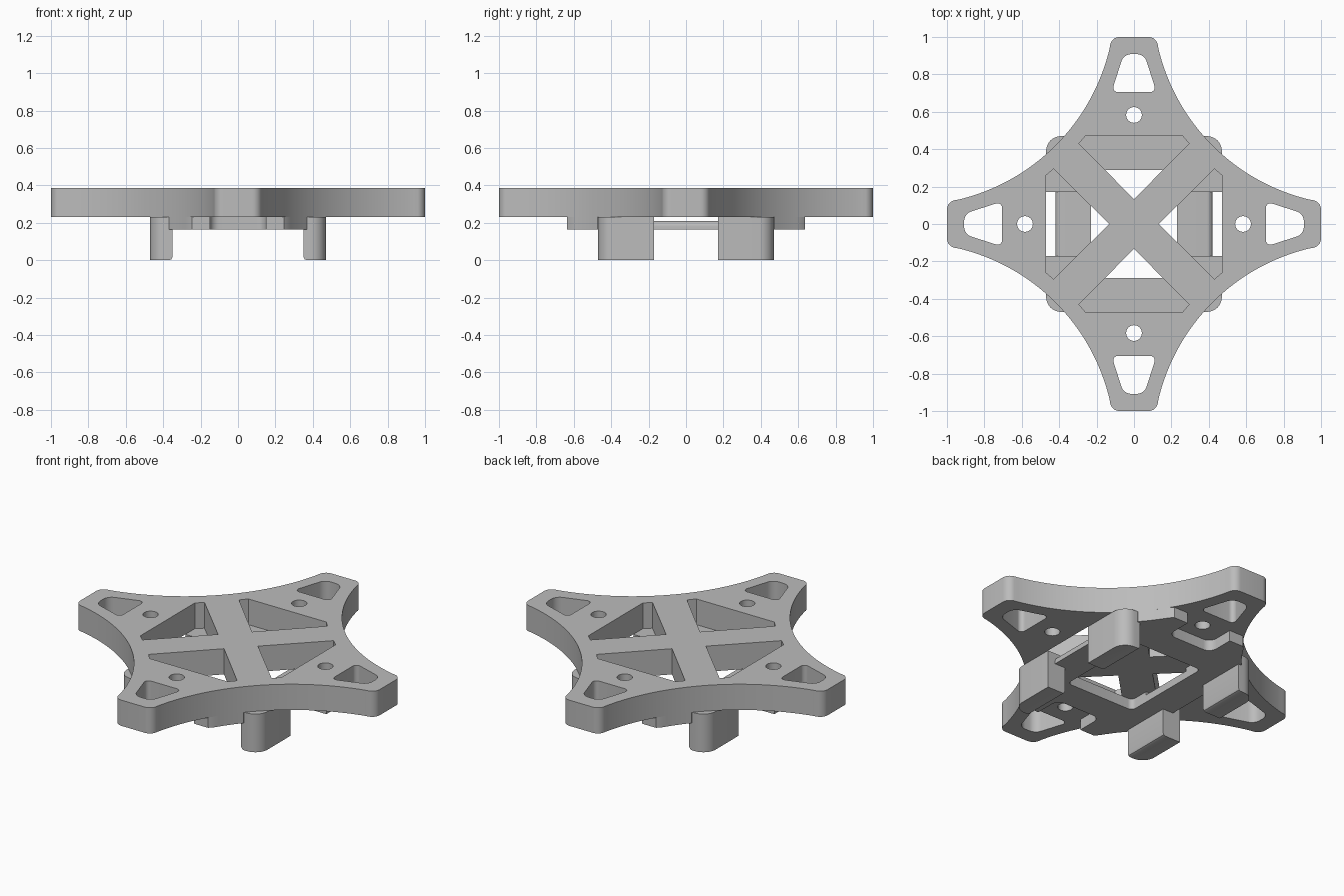
import bpy, bmesh, math
from mathutils import Vector, Matrix

if "Cube" in bpy.data.objects:
    bpy.data.objects.remove(bpy.data.objects["Cube"])

grey = bpy.data.materials.new("light_grey")
grey.use_nodes = True
COLOUR = (0.5, 0.5, 0.5, 1)
grey.diffuse_color = COLOUR
grey.node_tree.nodes["Principled BSDF"].inputs["Base Color"].default_value = COLOUR

TOP, DECK, BASE = 0.385, 0.23, 0.165   # frame top, frame underside, lower plate underside
ARC_C, ARC_R = 1.19, 1.089             # scooped sides of the star


def rounded(points, steps=8):
    """Outline from (x, y, radius) corners."""
    out = []
    for i, (x, y, r) in enumerate(points):
        p = Vector((x, y))
        if r == 0:
            out.append(p)
            continue
        a = (Vector(points[i - 1][:2]) - p).normalized()
        b = (Vector(points[(i + 1) % len(points)][:2]) - p).normalized()
        half = a.angle(b) / 2
        centre = p + (a + b).normalized() * (r / math.sin(half))
        s = p + a * (r / math.tan(half)) - centre
        e = p + b * (r / math.tan(half)) - centre
        turn = e.angle_signed(s)
        for k in range(steps + 1):
            out.append(centre + Matrix.Rotation(turn * k / steps, 2) @ s)
    return out


def turned(outline, quarter):
    return [Matrix.Rotation(quarter * math.pi / 2, 2) @ Vector(p) for p in outline]


def prism(name, outline, z0, z1):
    bm = bmesh.new()
    face = bm.faces.new([bm.verts.new((p[0], p[1], z0)) for p in outline])
    ext = bmesh.ops.extrude_face_region(bm, geom=[face])
    for v in ext["geom"]:
        if isinstance(v, bmesh.types.BMVert):
            v.co.z = z1
    bmesh.ops.recalc_face_normals(bm, faces=bm.faces)
    mesh = bpy.data.meshes.new(name)
    bm.to_mesh(mesh)
    bm.free()
    mesh.materials.append(grey)
    obj = bpy.data.objects.new(name, mesh)
    bpy.context.collection.objects.link(obj)
    return obj


def cut(obj, outlines):
    for outline in outlines:
        cutter = prism("cutter", outline, -0.5, 1)
        mod = obj.modifiers.new("cut", "BOOLEAN")
        mod.object, mod.operation, mod.solver = cutter, "DIFFERENCE", "EXACT"
        bpy.context.view_layer.objects.active = obj
        bpy.ops.object.modifier_apply(modifier=mod.name)
        bpy.data.objects.remove(cutter)


def smooth(obj):
    bpy.ops.object.select_all(action="DESELECT")
    obj.select_set(True)
    bpy.context.view_layer.objects.active = obj
    bpy.ops.object.shade_smooth_by_angle(angle=math.radians(30))


def arc_x(y):
    return ARC_C - math.sqrt(ARC_R ** 2 - (ARC_C - y) ** 2)


# Four-armed frame: one rounded arm tip and one scooped side per quarter turn
tip = rounded([(0.14, 0.9, 0), (0.118, 1, 0.05), (-0.118, 1, 0.05), (-0.14, 0.9, 0)])[1:-1]
a0 = math.atan2(0.94 - ARC_C, arc_x(0.94) - ARC_C)
a1 = -math.pi - math.pi / 2 - a0 + 2 * math.pi
a0 = a0 % (2 * math.pi)
a1 = a1 % (2 * math.pi)
scoop = [Vector((ARC_C + ARC_R * math.cos(a1 + (a0 - a1) * k / 32),
                 ARC_C + ARC_R * math.sin(a1 + (a0 - a1) * k / 32))) for k in range(33)]
star = []
for q in range(4):
    star += turned(scoop + tip, q)
frame = prism("star_frame", star, DECK, TOP)

# Openings repeated on every arm: big window, screw hole, tip slot
window = [(0, 0.133), (0.295, 0.43), (0.26, 0.47), (-0.26, 0.47), (-0.295, 0.43)]
hole = [(0.042 * math.cos(t * math.pi / 16), 0.583 + 0.042 * math.sin(t * math.pi / 16))
        for t in range(32)]
slot = rounded([(-0.12, 0.705, 0.025), (0.12, 0.705, 0.025),
                (0.055, 0.908, 0.055), (-0.055, 0.908, 0.055)])
for q in range(4):
    cut(frame, [turned(o, q) for o in (window, hole, slot)])
smooth(frame)

# Lower plate: follows the scoops, with notched ends and a central opening
edge = [(0.37, 0.0)] + [(arc_x(y), y) for y in (0.474, 0.5, 0.53, 0.56, 0.59, 0.615)]
edge += [(0.245, 0.635)]
right_half = edge[1:]
left_half = [(-x, y) for x, y in reversed(right_half)]
back = right_half + left_half
plate = prism("lower_plate", back + [(-x, -y) for x, y in back], BASE, DECK)
notch = rounded([(-0.15, 0.47, 0.05), (0.15, 0.47, 0.05), (0.15, 0.8, 0), (-0.15, 0.8, 0)])
opening = rounded([(-0.23, -0.29, 0.03), (0.23, -0.29, 0.03),
                   (0.23, 0.29, 0.03), (-0.23, 0.29, 0.03)])
side_gap = [(0.2, -0.17), (0.6, -0.17), (0.6, 0.17), (0.2, 0.17)]
cut(plate, [opening] + [turned(o, q) for o in (notch, side_gap) for q in (0, 2)])
smooth(plate)


def bevel_edges(obj, test, width, segments):
    bm = bmesh.new()
    bm.from_mesh(obj.data)
    edges = [e for e in bm.edges if all(test(v.co) for v in e.verts)]
    bmesh.ops.bevel(bm, geom=edges, offset=width, segments=segments,
                    profile=0.5, affect="EDGES")
    bm.to_mesh(obj.data)
    bm.free()


# Thin side bars with a rounded outer top edge, and the four feet
for sx, side in ((1, "left"), (-1, "right")):
    bar = prism(side + "_side_bar", [(sx * x, y) for x, y in
                ((0.23, -0.17), (0.42, -0.17), (0.42, 0.17), (0.23, 0.17))], BASE, 0.21)
    bevel_edges(bar, lambda c: abs(c.x) > 0.4 and c.z > 0.2, 0.03, 6)
    smooth(bar)
    for sy, end in ((-1, "front"), (1, "back")):
        plan = rounded([(0.35, 0.17, 0), (0.47, 0.17, 0), (0.47, 0.47, 0.08), (0.35, 0.47, 0)])
        foot = prism(f"{end}_{side}_foot", [(sx * p.x, sy * p.y) for p in plan], 0, DECK)
        bevel_edges(foot, lambda c: abs(c.x) < 0.36 and c.z < 0.01, 0.018, 2)
        smooth(foot)
